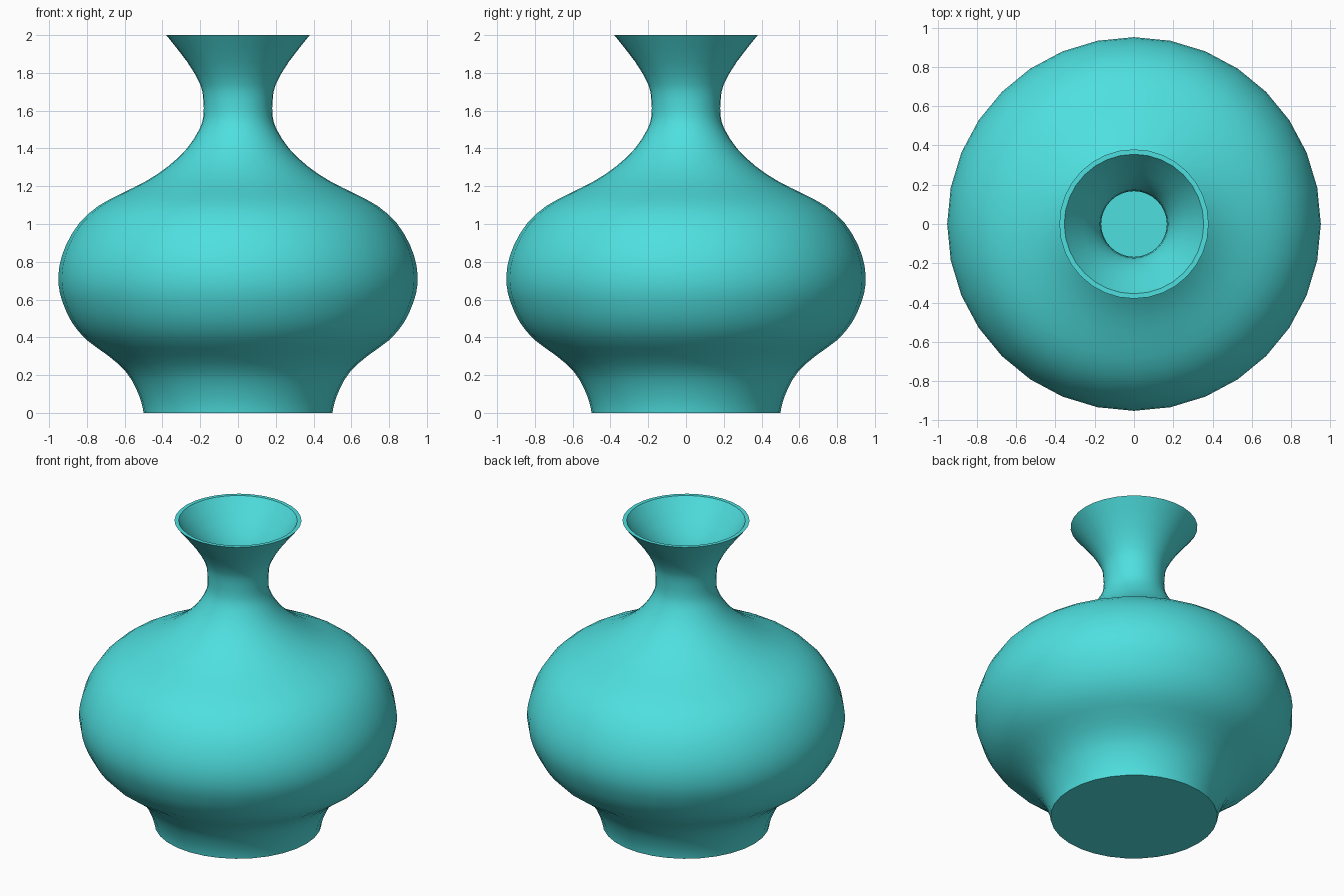
import bpy, bmesh, math
from mathutils import Vector

if "Cube" in bpy.data.objects:
    bpy.data.objects.remove(bpy.data.objects["Cube"])

SIDES = 32
WALL = 0.014

# Outer silhouette, (radius, height) from foot to lip
outer_pts = [(0.50, 0), (0.51, 0.05), (0.54, 0.13), (0.595, 0.22), (0.69, 0.305),
             (0.80, 0.385), (0.88, 0.48), (0.93, 0.59), (0.95, 0.68), (0.945, 0.78),
             (0.91, 0.89), (0.84, 1.005), (0.74, 1.095), (0.62, 1.16), (0.49, 1.225),
             (0.37, 1.305), (0.27, 1.40), (0.205, 1.50), (0.183, 1.57), (0.184, 1.66),
             (0.20, 1.74), (0.27, 1.86), (0.38, 2.0)]
pts = [Vector(p) for p in outer_pts]


def smooth(p):
    """Insert one Catmull-Rom midpoint between neighbouring points."""
    out = []
    for i in range(len(p) - 1):
        a, d = p[max(i - 1, 0)], p[min(i + 2, len(p) - 1)]
        out += [p[i], (p[i] + p[i + 1]) * 0.5625 - (a + d) * 0.0625]
    return out + [p[-1]]


outer = smooth(pts)

# Inner wall: outer profile moved inward along its normals
inner = []
for i in range(1, len(outer) - 1):
    t = (outer[i + 1] - outer[i - 1]).normalized()
    inner.append(outer[i] + Vector((-t.y, t.x)) * WALL)
inner = [v for v in inner if 0.03 < v.y < 1.99]
inner = [Vector((0.49, 0.016))] + inner + [Vector((0.355, 2.0))]
profile = outer + inner[::-1]

# Lathe the profile
bm = bmesh.new()
rings = [[bm.verts.new((r * math.cos(2 * math.pi * k / SIDES),
                        r * math.sin(2 * math.pi * k / SIDES), z))
          for k in range(SIDES)] for r, z in profile]
for a, b in zip(rings, rings[1:]):
    for k in range(SIDES):
        n = (k + 1) % SIDES
        bm.faces.new((a[k], a[n], b[n], b[k]))
bm.faces.new(rings[0][::-1])   # underside
bm.faces.new(rings[-1])        # inside floor
bmesh.ops.recalc_face_normals(bm, faces=bm.faces)
mesh = bpy.data.meshes.new("vase")
bm.to_mesh(mesh)
bm.free()
vase = bpy.data.objects.new("vase", mesh)
bpy.context.collection.objects.link(vase)

# Glaze colour and smooth shading
mat = bpy.data.materials.new("turquoise glaze")
mat.diffuse_color = (0.078, 0.74, 0.74, 1)
mat.use_nodes = True
mat.node_tree.nodes["Principled BSDF"].inputs["Base Color"].default_value = mat.diffuse_color
mesh.materials.append(mat)
bpy.context.view_layer.objects.active = vase
vase.select_set(True)
bpy.ops.object.shade_smooth_by_angle(angle=math.radians(35))
